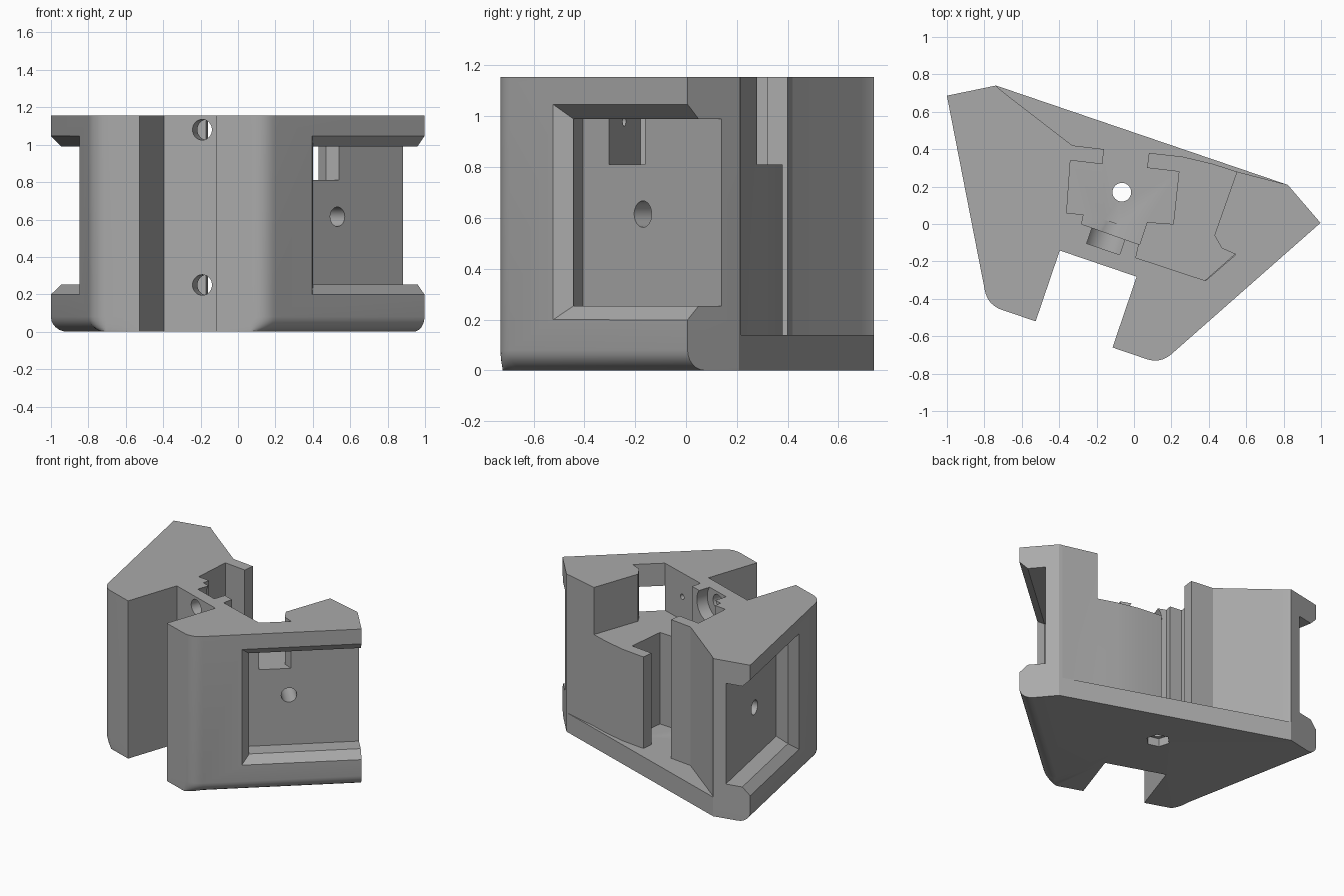
import bpy, bmesh, math
from mathutils import Vector, Matrix

cube = bpy.data.objects.get("Cube")
if cube:
    bpy.data.objects.remove(cube, do_unlink=True)

HEIGHT, FLOOR, LEDGE = 1.155, 0.14, 0.81
TURN = Matrix.Rotation(math.radians(-18.8), 4, 'Z') @ Matrix.Translation((-0.113, 0, 0))

grey = bpy.data.materials.new("plain grey")
grey.use_nodes = True
grey.diffuse_color = (0.4, 0.4, 0.4, 1)
grey.node_tree.nodes["Principled BSDF"].inputs["Base Color"].default_value = grey.diffuse_color


def loft(name, rings):
    """Closed solid through rings with equal point counts."""
    bm = bmesh.new()
    loops = [[bm.verts.new(p) for p in ring] for ring in rings]
    n = len(loops[0])
    for a, b in zip(loops, loops[1:]):
        for i in range(n):
            j = (i + 1) % n
            bm.faces.new((a[i], a[j], b[j], b[i]))
    bm.faces.new(loops[0][::-1])
    bm.faces.new(loops[-1])
    bmesh.ops.remove_doubles(bm, verts=bm.verts, dist=1e-5)
    bmesh.ops.recalc_face_normals(bm, faces=bm.faces)
    mesh = bpy.data.meshes.new(name)
    bm.to_mesh(mesh)
    bm.free()
    mesh.materials.append(grey)
    obj = bpy.data.objects.new(name, mesh)
    bpy.context.collection.objects.link(obj)
    return obj


def prism(name, outline, z0, z1):
    return loft(name, [[(x, y, z) for x, y in outline] for z in (z0, z1)])


def rod(name, start, end, radius, sides=32):
    start, end = Vector(start), Vector(end)
    axis = (end - start).normalized()
    p = axis.orthogonal().normalized()
    q = axis.cross(p)
    turn = [2 * math.pi * i / sides for i in range(sides)]
    return loft(name, [[c + radius * (p * math.cos(a) + q * math.sin(a)) for a in turn]
                       for c in (start, end)])


# Symmetric plan in a turned frame: half outline with a bottom rounding weight
corner = Vector((1.055, 0.327))
along = Vector((-0.497, -0.868))
inward = Vector((-0.868, 0.497))
foot = Vector((0.488, -0.662))
a, b = foot - Vector((0.08, 0)), foot - along * 0.08
half = [(Vector((0.217, -0.262)), 0), (Vector((0.217, -0.662)), 0)]
for i in range(9):
    t = i / 8
    half.append((a * (1 - t) ** 2 + foot * 2 * t * (1 - t) + b * t * t, t))
half += [(corner, 1), (Vector((0.824, 0.463)), 0)]


def plan_ring(inset, z):
    pts = [p + inward * inset * w for p, w in half]
    pts += [Vector((-p.x, p.y)) for p in reversed(pts)]
    return [TURN @ Vector((p.x, p.y, z)) for p in pts]


rings = []
for i in range(7):
    ang = math.pi / 2 * i / 6
    rings.append(plan_ring(0.09 * (1 - math.sin(ang)), 0.08 * (1 - math.cos(ang))))
rings.append(plan_ring(0, HEIGHT))
body = loft("bracket_body", rings)

cutters = []

# Rear cavity: sloping back, throat, wide pocket and front recess
cutters.append(prism("rear_cavity", [
    (-0.78, 0.80), (-0.73, 0.73), (-0.68, 0.69), (-0.33, 0.42), (-0.16, 0.40),
    (-0.17, 0.32), (-0.34, 0.34), (-0.36, 0.06), (-0.27, 0.05), (-0.28, 0.0),
    (0.03, -0.11), (0.07, 0.01), (0.21, 0.0), (0.24, 0.28), (0.07, 0.30),
    (0.08, 0.38), (0.26, 0.36), (0.42, 0.322), (0.55, 0.28), (0.80, 0.215),
    (0.9, 0.4), (0.6, 1.1), (-0.6, 1.1)], FLOOR, 1.4))

# Upper ledge opening into the left window
cutters.append(prism("upper_ledge", [
    (0.01, -0.18), (0.383, -0.303), (0.545, -0.163), (0.47, -0.13), (0.43, -0.06),
    (0.55, 0.28), (0.6, 0.46), (0.0, 0.6), (0.05, 0.0)], LEDGE, 1.5))
cutters.append(rod("wire_hole", (0.23, -0.15, 0.98), (0.17, -0.34, 0.98), 0.02, 16))

# Side windows with chamfered rims and a screw hole each
for side, sign in (("left", 1), ("right", -1)):
    def at(t, depth, z):
        p = corner + along * t + inward * depth
        return TURN @ Vector((sign * p.x, p.y, z))
    sections = [(-0.02, 0.82, 0.18, 1.067), (0.057, 0.744, 0.253, 0.99),
                (0.176, 0.82, 0.253, 0.99)]
    cutters.append(loft(side + "_window", [
        [at(-0.2, d, lo), at(end, d, lo), at(end, d, hi), at(-0.2, d, hi)]
        for d, end, lo, hi in sections]))
    cutters.append(rod(side + "_screw_hole", at(0.465, 0.1, 0.615), at(0.465, 0.4, 0.615), 0.052))

# Counterbored front holes
for z in (0.25, 1.08):
    for radius, v0, v1 in ((0.055, -0.4, 0.0), (0.12, -0.18, -0.03)):
        cutters.append(rod("front_bore", TURN @ Vector((0, v0, z)), TURN @ Vector((0, v1, z)), radius))

# Floor hole with nut recess beneath
cutters.append(rod("floor_hole", (-0.065, 0.17, -0.1), (-0.065, 0.17, 0.3), 0.05))
cutters.append(rod("nut_recess", (-0.065, 0.17, -0.1), (-0.065, 0.17, 0.06), 0.08, 6))

bpy.ops.object.select_all(action='DESELECT')
bpy.context.view_layer.objects.active = body
body.select_set(True)
for cutter in cutters:
    cutter.hide_render = True
    mod = body.modifiers.new(cutter.name, 'BOOLEAN')
    mod.operation, mod.solver, mod.object = 'DIFFERENCE', 'EXACT', cutter
    bpy.ops.object.modifier_apply(modifier=mod.name)
    bpy.data.objects.remove(cutter, do_unlink=True)
bpy.ops.object.shade_smooth_by_angle(angle=math.radians(30))
